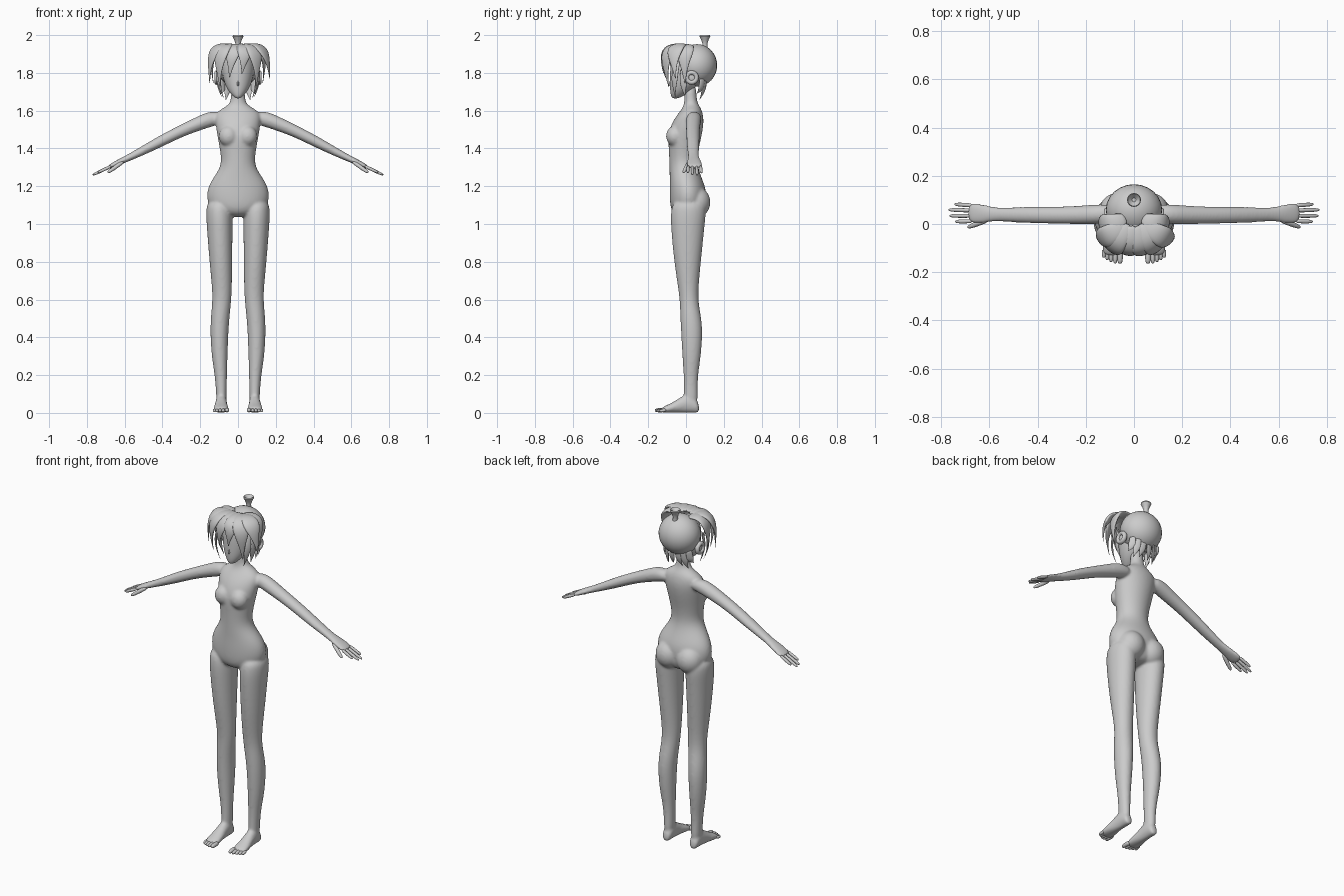
import bpy, bmesh, math
from mathutils import Vector, Matrix

if "Cube" in bpy.data.objects:
    bpy.data.objects.remove(bpy.data.objects["Cube"])

grey = bpy.data.materials.new("plain grey")
grey.diffuse_color = (0.6, 0.6, 0.6, 1)
grey.use_nodes = True
grey.node_tree.nodes["Principled BSDF"].inputs["Base Color"].default_value = grey.diffuse_color


def loft(bm, rings, n=20):
    """Skin elliptical rings given as (centre, half axis u, half axis v)."""
    loops = []
    for c, u, v in rings:
        c, u, v = Vector(c), Vector(u), Vector(v)
        loops.append([bm.verts.new(c + u * math.cos(a) + v * math.sin(a))
                      for a in (2 * math.pi * i / n for i in range(n))])
    faces = [bm.faces.new((a[i], a[(i + 1) % n], b[(i + 1) % n], b[i]))
             for a, b in zip(loops, loops[1:]) for i in range(n)]
    faces += [bm.faces.new(loops[0]), bm.faces.new(loops[-1])]
    bmesh.ops.recalc_face_normals(bm, faces=faces)


def upright(bm, rows, cx=0, n=20):
    """Rings stacked in z: (z, x inner, x outer, y front, y back)."""
    loft(bm, [(((a + b) / 2, (f + k) / 2, z), ((b - a) / 2, 0, 0), (0, (k - f) / 2, 0))
              for z, a, b, f, k in rows], n)


def ball(bm, c, r):
    bmesh.ops.create_uvsphere(bm, u_segments=24, v_segments=16, radius=1,
                              matrix=Matrix.Translation(c) @ Matrix.Diagonal((*r, 1)))


def finger(bm, a, b, r):
    """Rounded tapering digit from a to b."""
    a, b = Vector(a), Vector(b)
    d = (b - a).normalized()
    u = d.cross(Vector((0, 0, 1))).normalized()
    v = u.cross(d)
    loft(bm, [(a.lerp(b, t), u * r * s, v * r * s)
              for t, s in ((0, .9), (.35, 1), (.7, .95), (.92, .75), (1, .35))], 8)


def finish(name, bm, subsurf=0, remesh=0, flip=False):
    if flip:  # mirrored copy on the other side
        geo = bmesh.ops.duplicate(bm, geom=bm.verts[:] + bm.edges[:] + bm.faces[:])["geom"]
        for v in geo:
            if isinstance(v, bmesh.types.BMVert):
                v.co.x *= -1
        bmesh.ops.reverse_faces(bm, faces=[f for f in geo if isinstance(f, bmesh.types.BMFace)])
    for f in bm.faces:
        f.smooth = True
    me = bpy.data.meshes.new(name)
    bm.to_mesh(me)
    bm.free()
    me.materials.append(grey)
    ob = bpy.data.objects.new(name, me)
    bpy.context.collection.objects.link(ob)
    if subsurf:
        ob.modifiers.new("round", 'SUBSURF').levels = subsurf
        ob.modifiers["round"].render_levels = subsurf
    if remesh:
        m = ob.modifiers.new("merge", 'REMESH')
        m.mode, m.voxel_size, m.use_smooth_shade = 'VOXEL', remesh, True
        s = ob.modifiers.new("soften", 'SMOOTH')
        s.factor, s.iterations = 0.5, 8
    return ob


# Body: limbs of one side, mirrored, then merged with the torso
bm = bmesh.new()
upright(bm, [(1.13, .035, .165, -.07, .10), (1.06, .028, .17, -.082, .108), (1.0, .028, .167, -.082, .10),
             (.8, .03, .152, -.065, .08), (.63, .032, .134, -.036, .062), (.55, .04, .14, -.032, .072),
             (.45, .05, .149, -.028, .091), (.3, .055, .141, -.02, .08), (.2, .058, .123, -.012, .063),
             (.1, .06, .116, -.012, .062), (.04, .062, .114, -.015, .064)])
loft(bm, [((x, y, h / 2), (w, 0, 0), (0, 0, h / 2)) for y, x, w, h in
          ((.07, .088, .018, .04), (.055, .088, .027, .075), (.02, .088, .03, .11), (-.02, .089, .031, .09),
           (-.06, .09, .037, .062), (-.1, .09, .043, .042), (-.135, .09, .04, .026))])
ARM = Vector((.9, 0, -.427)).normalized()
UP = Vector((.427, 0, .9)).normalized()
loft(bm, [((x, y, z), (0, ry, 0), UP * rz) for x, z, y, ry, rz in
          ((.07, 1.565, .045, .03, .03), (.13, 1.562, .042, .042, .042), (.2, 1.535, .038, .04, .038),
           (.3, 1.493, .036, .036, .031), (.4, 1.443, .037, .035, .03), (.5, 1.39, .038, .032, .024),
           (.58, 1.35, .04, .028, .018), (.62, 1.332, .042, .04, .016), (.66, 1.312, .045, .044, .014),
           (.69, 1.298, .046, .04, .009))])
ball(bm, (.068, .058, 1.115), (.076, .072, .08))     # buttock
ball(bm, (.05, -.058, 1.465), (.052, .048, .055))    # breast
ob = finish("half", bm, flip=True)
bm = bmesh.new()
bm.from_mesh(ob.data)
bpy.data.objects.remove(ob)
upright(bm, [(z, -w, w, f, k) for z, w, f, k in
             ((1.035, .06, -.045, .07), (1.07, .14, -.08, .10), (1.12, .167, -.087, .108),
              (1.18, .166, -.088, .108), (1.23, .143, -.087, .09), (1.28, .106, -.088, .07),
              (1.33, .087, -.089, .06), (1.4, .098, -.092, .068), (1.47, .111, -.098, .085),
              (1.54, .122, -.074, .096), (1.585, .122, -.042, .09), (1.612, .085, -.02, .08),
              (1.632, .048, -.012, .066), (1.66, .037, -.008, .056), (1.75, .035, -.01, .055))])
finish("body", bm, 2, .007)

# Fingers, thumbs and toes
bm = bmesh.new()
for y0, y1, x in ((.012, .01, .742), (.034, .034, .766), (.056, .059, .77), (.077, .082, .745)):
    finger(bm, (.67, y0, 1.307), (x, y1, 1.307 - (x - .67) * .48), .0095)
finger(bm, (.605, .018, 1.332), (.69, -.014, 1.272), .012)
finish("fingers", bm, 1, flip=True)
bm = bmesh.new()
for x, y, r in ((.058, -.165, .0135), (.078, -.164, .011), (.095, -.158, .0105), (.111, -.15, .010), (.125, -.14, .0095)):
    finger(bm, (x, -.105, .016), (x, y, r), r)
finish("toes", bm, 1, flip=True)

# Face with a small nose
bm = bmesh.new()
upright(bm, [(z, -w, w, f, k) for z, w, f, k in
             ((1.664, .012, -.074, -.04), (1.685, .036, -.082, .0), (1.72, .062, -.086, .05), (1.77, .08, -.086, .09),
              (1.83, .09, -.085, .11), (1.89, .085, -.075, .12), (1.935, .05, -.04, .1))])
loft(bm, [((0, -.078, 1.765), (.004, 0, 0), (0, .006, 0)), ((0, -.083, 1.74), (.007, 0, 0), (0, .011, 0)),
          ((0, -.08, 1.728), (.005, 0, 0), (0, .006, 0))], 8)
finish("face", bm, 2)

# Round back of the hair
bm = bmesh.new()
ball(bm, (0, .058, 1.84), (.117, .107, .112))
finish("hair_cap", bm)

# Pointed locks, each a lens-shaped strip along a curve
HEAD = Vector((0, .02, 1.81))


def lock(bm, root, ctrl, tip, w, base=.55):
    a, c, b = Vector(root), Vector(ctrl), Vector(tip)
    rings = []
    for i in range(9):
        t = i / 8
        p = a * (1 - t) ** 2 + c * 2 * t * (1 - t) + b * t * t
        d = ((c - a) * (1 - t) + (b - c) * t).normalized()
        side = d.cross(p - HEAD).normalized()
        s = w * max(.03, (base + (1 - base) * math.sin(t * math.pi / 1.1)) * min(1, (1 - t) * 2.2))
        rings.append((p, side * s, side.cross(d) * s * .3))
    loft(bm, rings, 10)


bm = bmesh.new()
lock(bm, (-.005, -.005, 1.945), (-.03, -.165, 1.965), (-.045, -.108, 1.77), .045)
lock(bm, (.015, -.005, 1.945), (.05, -.16, 1.965), (.02, -.118, 1.79), .045)
for s, tip_x, tip_z in ((-1, .15, 1.74), (1, .168, 1.765)):
    lock(bm, (s * .02, .0, 1.94), (s * .12, -.15, 1.985), (s * .095, -.09, 1.72), .05)
    lock(bm, (s * .03, .005, 1.935), (s * .16, -.09, 1.995), (s * tip_x, -.055, tip_z), .05)
    lock(bm, (s * .03, .02, 1.935), (s * .17, -.02, 1.985), (s * .13, -.005, 1.74), .05)
    lock(bm, (s * .09, -.035, 1.88), (s * .125, -.075, 1.78), (s * .075, -.055, 1.665), .022)
    lock(bm, (s * .1, -.01, 1.85), (s * .12, -.02, 1.75), (s * .085, -.005, 1.67), .022)
    for x, y, z in ((.02, .075, 1.665), (.055, .07, 1.655), (.08, .055, 1.69)):   # nape
        lock(bm, (s * x, y + .03, 1.77), (s * x, y + .03, 1.71), (s * (x + .01), y, z), .02, .9)
finish("hair_locks", bm, 1)

# Coiled buns over the ears
bm = bmesh.new()
loops = []
for i in range(24):
    a = 2 * math.pi * i / 24
    r = Vector((0, math.cos(a), math.sin(a)))
    ring = [bm.verts.new(Vector((.112, .03, 1.775)) + r * (.026 + .012 * math.cos(b)) + Vector((.014 * math.sin(b), 0, 0)))
            for b in (2 * math.pi * j / 10 for j in range(10))]
    loops.append(ring)
for i in range(24):
    for j in range(10):
        p, q = loops[i], loops[(i + 1) % 24]
        bm.faces.new((p[j], q[j], q[(j + 1) % 10], p[(j + 1) % 10]))
bmesh.ops.recalc_face_normals(bm, faces=bm.faces[:])
ball(bm, (.108, .03, 1.775), (.01, .025, .025))
finish("ear_buns", bm, flip=True)

# Flared stem on the crown
bm = bmesh.new()
loft(bm, [((0, .1, z), (r, 0, 0), (0, r, 0)) for z, r in
          ((1.93, .015), (1.955, .013), (1.975, .02), (1.993, .029), (2.0, .026), (1.993, .02), (1.98, .008))], 16)
ob = finish("stem", bm)
bpy.context.view_layer.objects.active = ob
ob.select_set(True)
bpy.ops.object.shade_smooth_by_angle(angle=math.radians(40))
